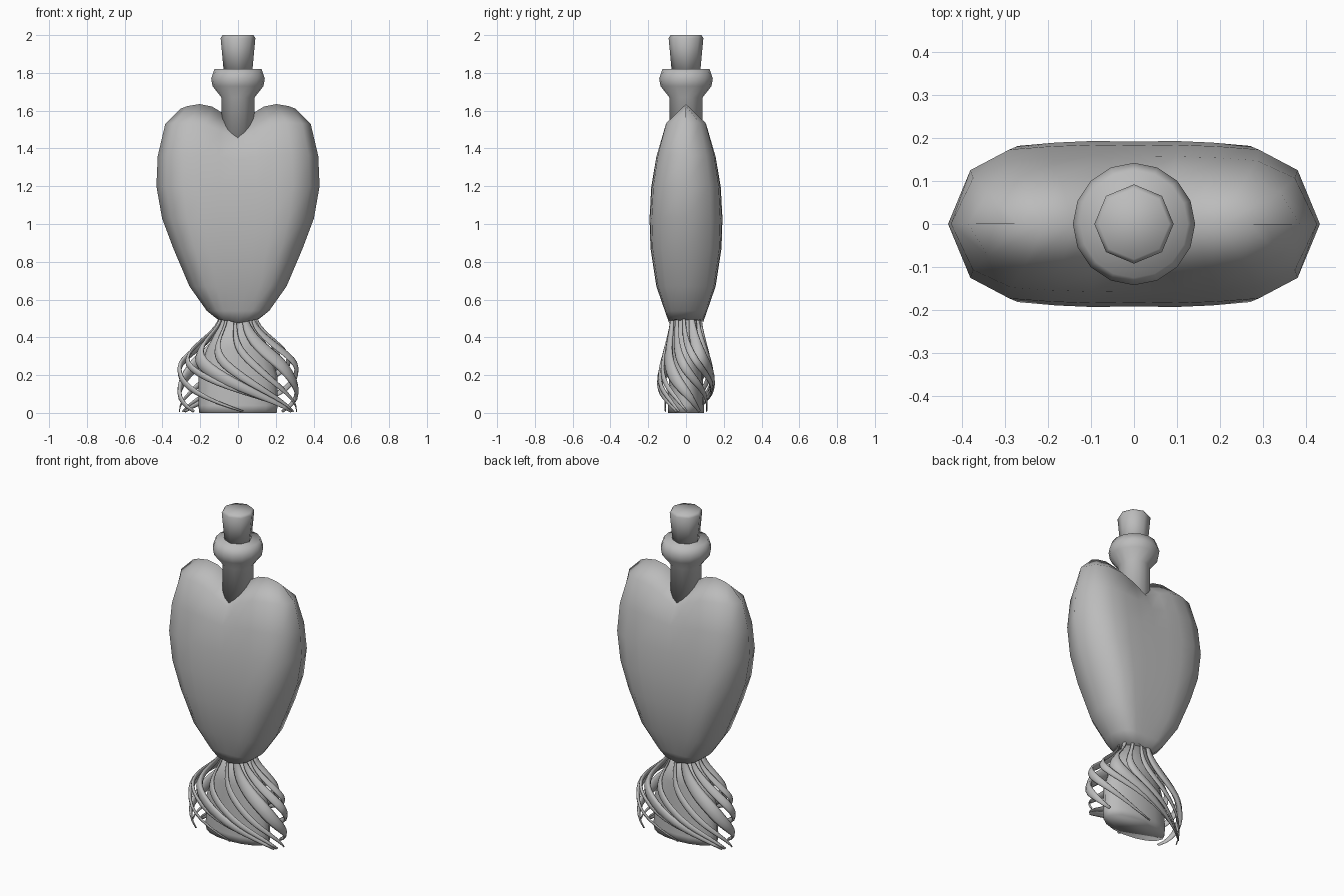
import bpy, bmesh
from math import sin, cos, pi, radians

cube = bpy.data.objects.get("Cube")
if cube:
    bpy.data.objects.remove(cube)

grey = bpy.data.materials.new("plain grey")
grey.use_nodes = True
colour = (0.5, 0.5, 0.5, 1)
grey.diffuse_color = colour
grey.node_tree.nodes["Principled BSDF"].inputs["Base Color"].default_value = colour


def finish(name, bm):
    bmesh.ops.remove_doubles(bm, verts=bm.verts, dist=0.0005)
    bmesh.ops.recalc_face_normals(bm, faces=bm.faces)
    for face in bm.faces:
        face.smooth = True
    mesh = bpy.data.meshes.new(name)
    bm.to_mesh(mesh)
    bm.free()
    mesh.materials.append(grey)
    bpy.context.collection.objects.link(bpy.data.objects.new(name, mesh))


def loft(bm, rings, cap_end=True):
    rows = [[bm.verts.new(p) for p in ring] for ring in rings]
    n = len(rows[0])
    for a, b in zip(rows, rows[1:]):
        for i in range(n):
            j = (i + 1) % n
            bm.faces.new((a[i], a[j], b[j], b[i]))
    bm.faces.new(rows[0][::-1])
    if cap_end:
        bm.faces.new(rows[-1])


def lathe(name, profile, sides):
    """Stack of elliptical rings given as (x radius, y radius, z)."""
    bm = bmesh.new()
    loft(bm, [[(rx * cos(2 * pi * i / sides), ry * sin(2 * pi * i / sides), z)
               for i in range(sides)] for rx, ry, z in profile])
    finish(name, bm)


# Heart-shaped flask: rings that sag in the middle towards the top
quarter = [(1, 0), (.88, .68), (.67, .94), (.45, .98), (.23, 1), (0, .99)]
upper = quarter + [(-x, y) for x, y in quarter[-2::-1]]
section = upper + [(x, -y) for x, y in upper[-2:0:-1]]
# width, depth, height at edge, at lobe, at middle
rows = [(.115, .09, .50, .49, .475), (.165, .112, .54, .54, .54),
        (.257, .157, .67, .67, .67), (.342, .188, .87, .87, .87),
        (.402, .193, 1.03, 1.03, 1.03), (.432, .184, 1.20, 1.20, 1.19),
        (.425, .157, 1.36, 1.37, 1.34), (.385, .11, 1.53, 1.535, 1.44),
        (.305, 0, 1.61, 1.635, 1.52)]


def sag(t, edge, lobe, mid):
    if t < .65:
        return mid + (lobe - mid) * sin(t / .65 * pi / 2)
    return lobe + (edge - lobe) * ((t - .65) / .35) ** 2


bm = bmesh.new()
loft(bm, [[(w * x, d * y, sag(abs(x), e, l, m)) for x, y in section]
          for w, d, e, l, m in rows], cap_end=False)
finish("heart_flask", bm)

# Neck with flared lip, and the stopper
lathe("neck", [(r, r, z) for r, z in
               [(.088, 1.40), (.088, 1.67), (.135, 1.73), (.142, 1.77), (.125, 1.82)]], 16)
lathe("stopper", [(r, r, z) for r, z in
                  [(.075, 1.80), (.092, 1.985), (.082, 2.0)]], 8)

# Solid core of the foot
lathe("foot_core", [(.205, .095, 0), (.21, .095, .04), (.208, .088, .2),
                    (.165, .08, .34), (.08, .065, .50)], 16)


def ease(t):
    t = min(max(t, 0), 1)
    return t * t * (3 - 2 * t)


# Twisted strands that bulge out below the flask and wind round the core
STEPS, SIDES, COUNT = 20, 8, 6
for side, label in ((0, "front"), (180, "back")):
    for k in range(COUNT):
        start = 172 + side + k * 180 / COUNT
        twist = 165 - 65 * sin(pi * k / COUNT)
        fat = (.018, .034, .022)[k % 3]
        rings = []
        for s in range(STEPS + 1):
            t = s / STEPS
            a = radians(start + twist * t ** 2.1)
            rx = .10 + .21 * ease(t / .55)
            ry = .08 + .06 * ease(t / .7) - .03 * ease((t - .7) / .3)
            thick = fat * (.5 + .6 * sin(pi * t)) * (1 - .5 * t ** 4)
            ring = []
            for i in range(SIDES):
                b = 2 * pi * i / SIDES
                # flattened section: thin outward, broad along the wall
                out, along = .5 * thick * cos(b), thick * sin(b)
                ring.append((rx * cos(a) + out * cos(a) - along * sin(a) * .8,
                             ry * sin(a) + out * sin(a) + along * cos(a) * .8,
                             max(0, .50 * (1 - t) + .008 + along * .7)))
            rings.append(ring)
        bm = bmesh.new()
        loft(bm, rings)
        finish(f"strand_{label}_{k + 1}", bm)
